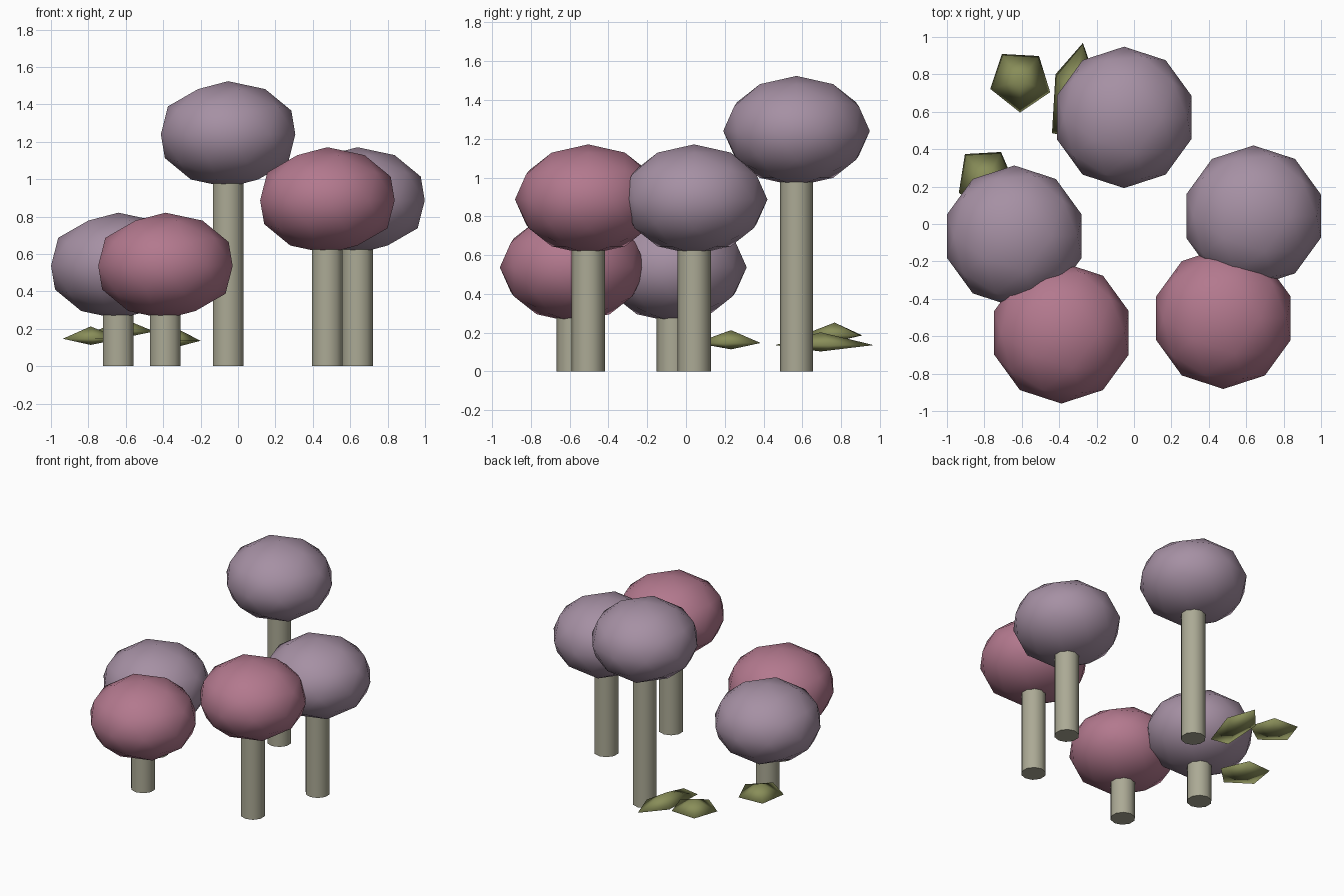
import bpy, math
from mathutils import Vector

cube = bpy.data.objects.get("Cube")
if cube:
    bpy.data.objects.remove(cube, do_unlink=True)


def material(name, rgb):
    m = bpy.data.materials.new(name)
    m.use_nodes = True
    m.diffuse_color = (*rgb, 1)
    m.node_tree.nodes["Principled BSDF"].inputs["Base Color"].default_value = (*rgb, 1)
    return m


MAUVE = material("mauve", (0.38, 0.28, 0.37))
ROSE = material("rose", (0.45, 0.19, 0.27))
STEM = material("pale stem", (0.41, 0.40, 0.30))
OLIVE = material("olive leaf", (0.25, 0.27, 0.10))

HEAD_R, HEAD_H, STEM_R = 0.378, 0.284, 0.086


def finish(name, mat, angle):
    ob = bpy.context.object
    ob.name = name
    ob.data.materials.append(mat)
    bpy.ops.object.shade_smooth_by_angle(angle=math.radians(angle))


def tree(name, x, y, z, mat):
    # Ten-sided stem reaching into a squashed round head
    bpy.ops.mesh.primitive_cylinder_add(vertices=10, radius=STEM_R, depth=z,
                                        location=(x, y, z / 2))
    finish(name + "_stem", STEM, 60)
    bpy.ops.mesh.primitive_ico_sphere_add(subdivisions=2, radius=1, location=(x, y, z))
    bpy.context.object.scale = (HEAD_R, HEAD_R, HEAD_H)
    bpy.ops.object.transform_apply(location=False, rotation=False, scale=True)
    finish(name + "_head", mat, 60)


def leaf(name, centre, first, second):
    # Five-sided leaf pad, stretched so its first two corners land as given
    c = Vector(centre)
    step = math.tau / 5
    p = Vector((*first, c.z)) - c
    q = (Vector((*second, c.z)) - c - p * math.cos(step)) / math.sin(step)
    rim = [p * math.cos(k * step) + q * math.sin(k * step) for k in range(5)]
    verts = rim + [Vector((0, 0, 0.066)), Vector((0, 0, -0.033))]
    faces = []
    for k in range(5):
        n = (k + 1) % 5
        faces += [(k, n, 5), (n, k, 6)]
    mesh = bpy.data.meshes.new(name)
    mesh.from_pydata(verts, [], faces)
    ob = bpy.data.objects.new(name, mesh)
    ob.location = c
    bpy.context.collection.objects.link(ob)
    bpy.ops.object.select_all(action='DESELECT')
    ob.select_set(True)
    bpy.context.view_layer.objects.active = ob
    finish(name, OLIVE, 180)


# Trees
tree("tall_back", -0.053, 0.57, 1.24, MAUVE)
tree("short_side", -0.64, -0.065, 0.537, MAUVE)
tree("short_front", -0.388, -0.582, 0.537, ROSE)
tree("middle_front", 0.478, -0.504, 0.887, ROSE)
tree("middle_side", 0.639, 0.042, 0.887, MAUVE)

# Leaves near the ground
leaf("back_leaf", (-0.608, 0.766, 0.186), (-0.508, 0.898), (-0.706, 0.909))
leaf("long_leaf", (-0.327, 0.694, 0.136), (-0.273, 0.968), (-0.42, 0.80))
leaf("side_leaf", (-0.788, 0.232, 0.147), (-0.711, 0.385), (-0.904, 0.374))
